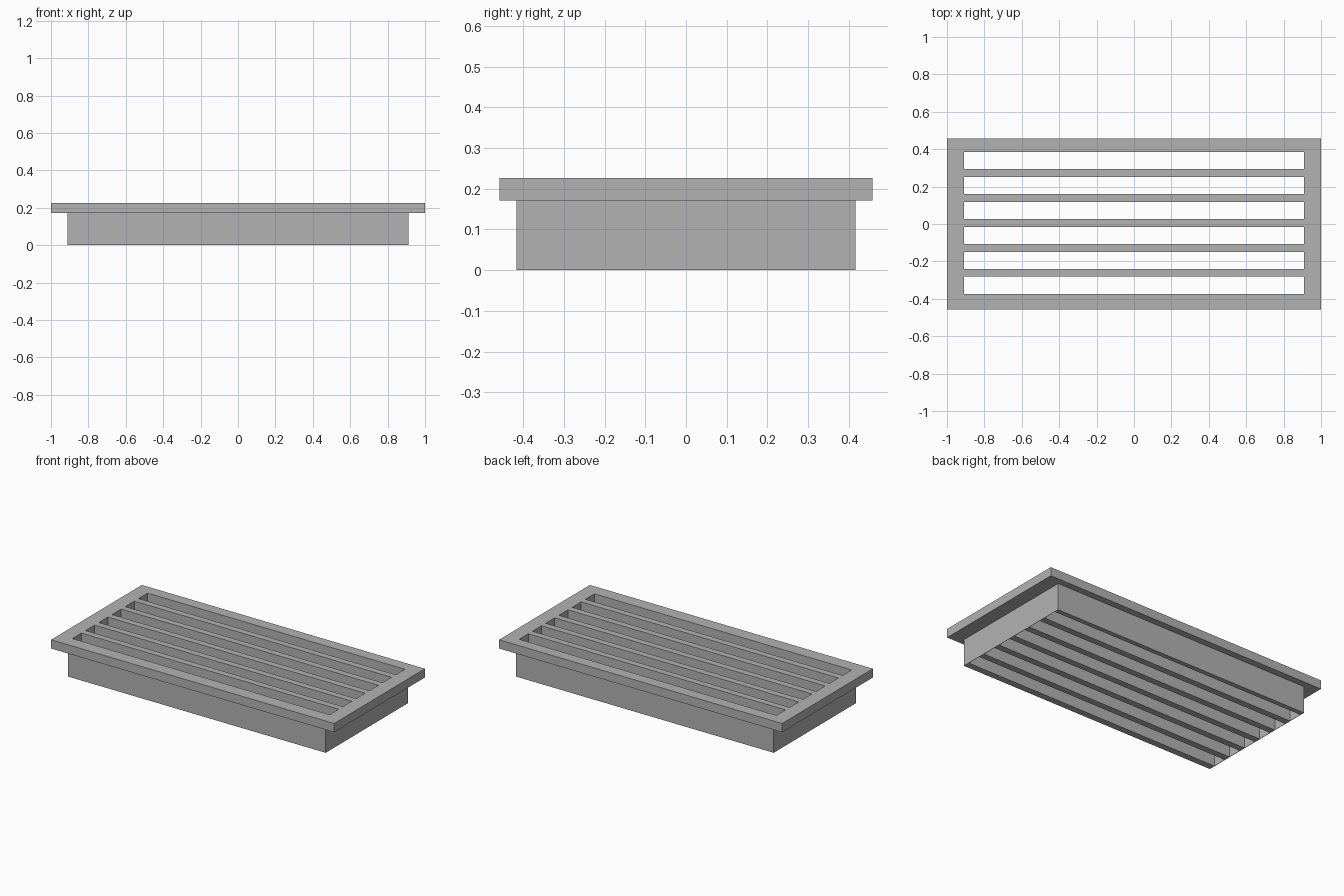
import bpy
import bmesh

cube = bpy.data.objects.get("Cube")
if cube:
    bpy.data.objects.remove(cube, do_unlink=True)

GREY = (0.45, 0.45, 0.45, 1)
grey = bpy.data.materials.new("plain grey")
grey.use_nodes = True
grey.diffuse_color = GREY
grey.node_tree.nodes["Principled BSDF"].inputs["Base Color"].default_value = GREY

# Six long slots, evenly pitched
SLOT_END = 0.909
SLOT_WIDTH = 0.092
PITCH = 0.1335
FIRST = -0.328
slots = [(FIRST + i * PITCH - SLOT_WIDTH / 2, FIRST + i * PITCH + SLOT_WIDTH / 2)
         for i in range(6)]


def slotted_block(name, half_x, half_y, z0, z1):
    """Rectangular block with every slot cut right through it."""
    xs = [-half_x, -SLOT_END, SLOT_END, half_x]
    ys = [-half_y] + [y for slot in slots for y in slot] + [half_y]
    bm = bmesh.new()
    grid = [[bm.verts.new((x, y, z0)) for y in ys] for x in xs]
    for i in range(len(xs) - 1):
        for j in range(len(ys) - 1):
            if i == 1 and j % 2 == 1:
                continue  # open slot
            bm.faces.new((grid[i][j], grid[i + 1][j],
                          grid[i + 1][j + 1], grid[i][j + 1]))
    # Raise the plan into a solid, keeping the underside
    res = bmesh.ops.extrude_face_region(bm, geom=bm.faces[:], use_keep_orig=True)
    top = [v for v in res["geom"] if isinstance(v, bmesh.types.BMVert)]
    bmesh.ops.translate(bm, verts=top, vec=(0, 0, z1 - z0))
    bmesh.ops.recalc_face_normals(bm, faces=bm.faces[:])
    mesh = bpy.data.meshes.new(name)
    bm.to_mesh(mesh)
    bm.free()
    mesh.materials.append(grey)
    obj = bpy.data.objects.new(name, mesh)
    bpy.context.collection.objects.link(obj)
    return obj


# Wide flange on top, narrower louvre body with thin end walls below
slotted_block("grille_flange", 1.0, 0.458, 0.171, 0.227)
slotted_block("grille_body", 0.911, 0.416, 0.0, 0.171)
